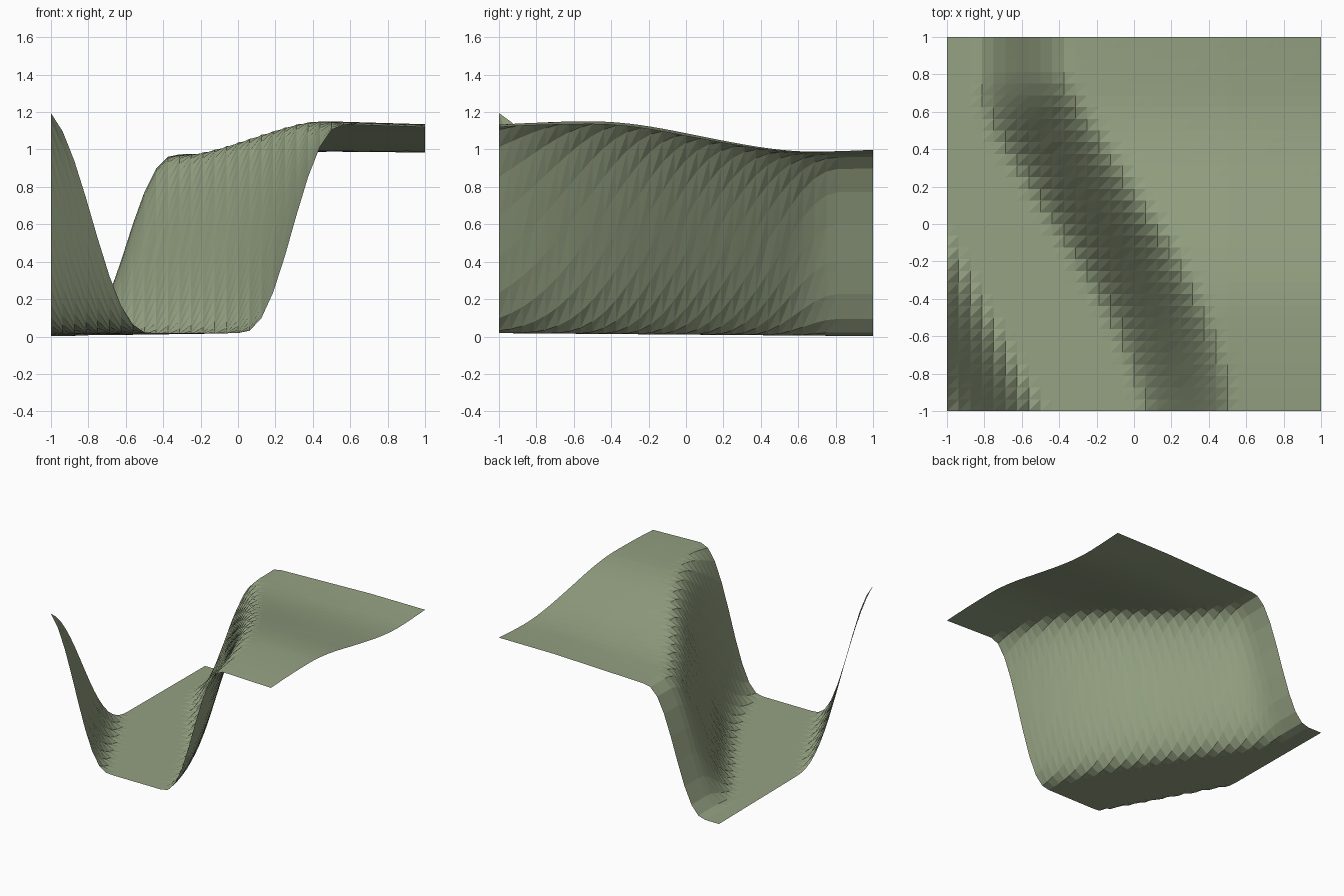
import bpy
import bmesh
import math

cube = bpy.data.objects.get("Cube")
if cube:
    bpy.data.objects.remove(cube, do_unlink=True)

CELLS = 32
STEP = 0.01


def ease(t):
    t = min(max(t, 0.0), 1.0)
    return t * t * t * (10 - 15 * t + 6 * t * t)


def lean(y):
    """Sideways slope of the cliff line at y."""
    if y > 0.55:
        return 0.65 * max(0.82 - y, 0) / 0.27
    return 0.65 - 0.5 * min(max(-0.1 - y, 0), 0.9)


# Cliff line: straight at the back, diagonal, then easing at the front
cliff_line = [(-0.6, 1.5)]
while cliff_line[-1][1] > -1.5:
    x, y = cliff_line[-1]
    cliff_line.append((x + STEP * lean(y - STEP / 2), y - STEP))


def across_cliff(x, y):
    """Signed distance from the cliff line, positive on the high side."""
    near = min(math.hypot(x - px, y - py) for px, py in cliff_line)
    line_x = cliff_line[round((1.5 - y) / STEP)][0]
    return math.copysign(near, x - line_x)


def plateau(x, y):
    """Gently rolling height of the upper ground."""
    t = min(max((y + 0.5) / 1.2, 0.0), 1.0)
    z = 1.15 - 0.168 * t * t * (3 - 2 * t)
    z -= 0.06 * max(-0.5 - y, 0) ** 2
    z += 0.06 * max(y - 0.65, 0) ** 2
    z += 0.03 * (x - 0.2) * max(y, 0)
    return z - 0.03 * max(x - 0.5, 0)


def height(x, y):
    floor = 0.01 - 0.008 * y
    cliff = ease(0.5 + across_cliff(x, y) / 0.58)
    # Corner hill rising out of the valley
    hill = ease(0.5 - (x + 1 + 0.54 * (y + 1) - 0.22) / 0.66)
    return floor + (plateau(x, y) - floor) * cliff + 1.22 * hill


# Ground sheet: a regular grid lifted by the height rule
bm = bmesh.new()
bmesh.ops.create_grid(bm, x_segments=CELLS, y_segments=CELLS, size=1)
for v in bm.verts:
    v.co.z = height(v.co.x, v.co.y)

# Split every cell along the same diagonal
for face in list(bm.faces):
    corners = sorted(face.verts, key=lambda v: v.co.x + v.co.y)
    bmesh.utils.face_split(face, corners[0], corners[-1])

for face in bm.faces:
    face.smooth = False
    face.normal_update()
    if face.normal.z < 0:
        face.normal_flip()

mesh = bpy.data.meshes.new("terrain")
bm.to_mesh(mesh)
bm.free()

# Moss green ground
colour = (0.30, 0.36, 0.225, 1)
moss = bpy.data.materials.new("moss_green")
moss.use_nodes = True
moss.diffuse_color = colour
shader = moss.node_tree.nodes["Principled BSDF"]
shader.inputs["Base Color"].default_value = colour
shader.inputs["Roughness"].default_value = 0.9
mesh.materials.append(moss)

terrain = bpy.data.objects.new("terrain", mesh)
bpy.context.collection.objects.link(terrain)
